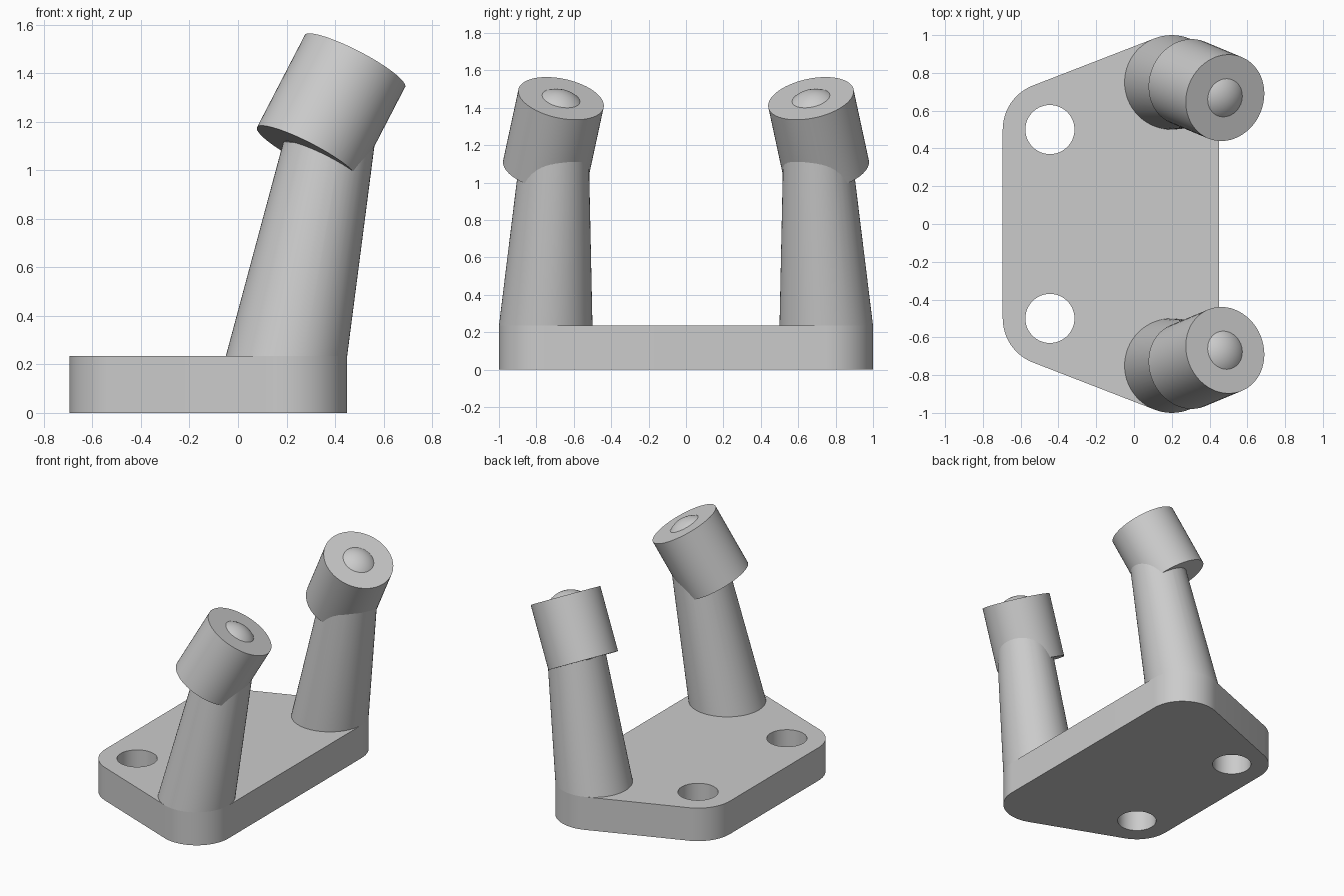
import bpy, bmesh, math
from mathutils import Vector, Matrix

if "Cube" in bpy.data.objects:
    bpy.data.objects.remove(bpy.data.objects["Cube"], do_unlink=True)

mat = bpy.data.materials.new("plain grey")
mat.use_nodes = True
GREY = (0.6, 0.6, 0.6, 1)
mat.diffuse_color = GREY
mat.node_tree.nodes["Principled BSDF"].inputs["Base Color"].default_value = GREY

THICK = 0.235
CORNER_R = 0.25
SOCKET_R = 0.233
BALL_R = 0.17


def finish(name, bm):
    bmesh.ops.recalc_face_normals(bm, faces=bm.faces)
    mesh = bpy.data.meshes.new(name)
    bm.to_mesh(mesh)
    bm.free()
    obj = bpy.data.objects.new(name, mesh)
    bpy.context.collection.objects.link(obj)
    mesh.materials.append(mat)
    return obj


def smooth(obj):
    bpy.ops.object.select_all(action='DESELECT')
    obj.select_set(True)
    bpy.context.view_layer.objects.active = obj
    bpy.ops.object.shade_smooth_by_angle(angle=math.radians(30))


def ring(bm, x, y, z, r, n=64):
    bmesh.ops.create_circle(bm, segments=n, radius=r,
                            matrix=Matrix.Translation((x, y, z)))


def hull(bm):
    res = bmesh.ops.convex_hull(bm, input=bm.verts)
    loose = [v for v in bm.verts if not v.link_faces]
    bmesh.ops.delete(bm, geom=loose, context='VERTS')
    bmesh.ops.dissolve_limit(bm, angle_limit=0.002, verts=bm.verts, edges=bm.edges)


def cylinder(name, a, b, r):
    axis = b - a
    bm = bmesh.new()
    turn = axis.to_track_quat('Z', 'Y').to_matrix().to_4x4()
    bmesh.ops.create_cone(bm, cap_ends=True, segments=64, radius1=r, radius2=r,
                          depth=axis.length,
                          matrix=Matrix.Translation((a + b) / 2) @ turn)
    return finish(name, bm)


def ball(bm, centre, r):
    bmesh.ops.create_uvsphere(bm, u_segments=48, v_segments=24, radius=r,
                              matrix=Matrix.Translation(centre))


# Base plate with rounded corners
bm = bmesh.new()
for side in (-1, 1):
    for z in (0, THICK):
        ring(bm, -0.445, side * 0.5, z, CORNER_R)
        ring(bm, 0.2, side * 0.75, z, CORNER_R)
hull(bm)
plate = finish("base_plate", bm)

# Mounting holes
for side in (-1, 1):
    cutter = cylinder("hole_cutter", Vector((-0.445, side * 0.5, -0.1)),
                      Vector((-0.445, side * 0.5, 0.4)), 0.13)
    mod = plate.modifiers.new("mounting_hole", 'BOOLEAN')
    mod.operation = 'DIFFERENCE'
    mod.solver = 'EXACT'
    mod.object = cutter
    bpy.context.view_layer.objects.active = plate
    bpy.ops.object.modifier_apply(modifier=mod.name)
    bpy.data.objects.remove(cutter, do_unlink=True)
smooth(plate)

# Leaning posts, tilted sockets and the balls set in them
for side, label in ((-1, "front"), (1, "back")):
    low = Vector((0.285, side * 0.75, 1.07))
    top = Vector((0.482, side * 0.668, 1.45))
    axis = (top - low).normalized()
    upper = top - axis * 0.135
    lower = low + axis * 0.135

    bm = bmesh.new()
    ring(bm, 0.2, side * 0.75, THICK, CORNER_R)
    ball(bm, upper, BALL_R)
    hull(bm)
    smooth(finish(label + "_post", bm))

    smooth(cylinder(label + "_socket", low, top, SOCKET_R))

    bm = bmesh.new()
    ball(bm, upper, BALL_R)
    ball(bm, lower, BALL_R)
    smooth(finish(label + "_socket_balls", bm))
